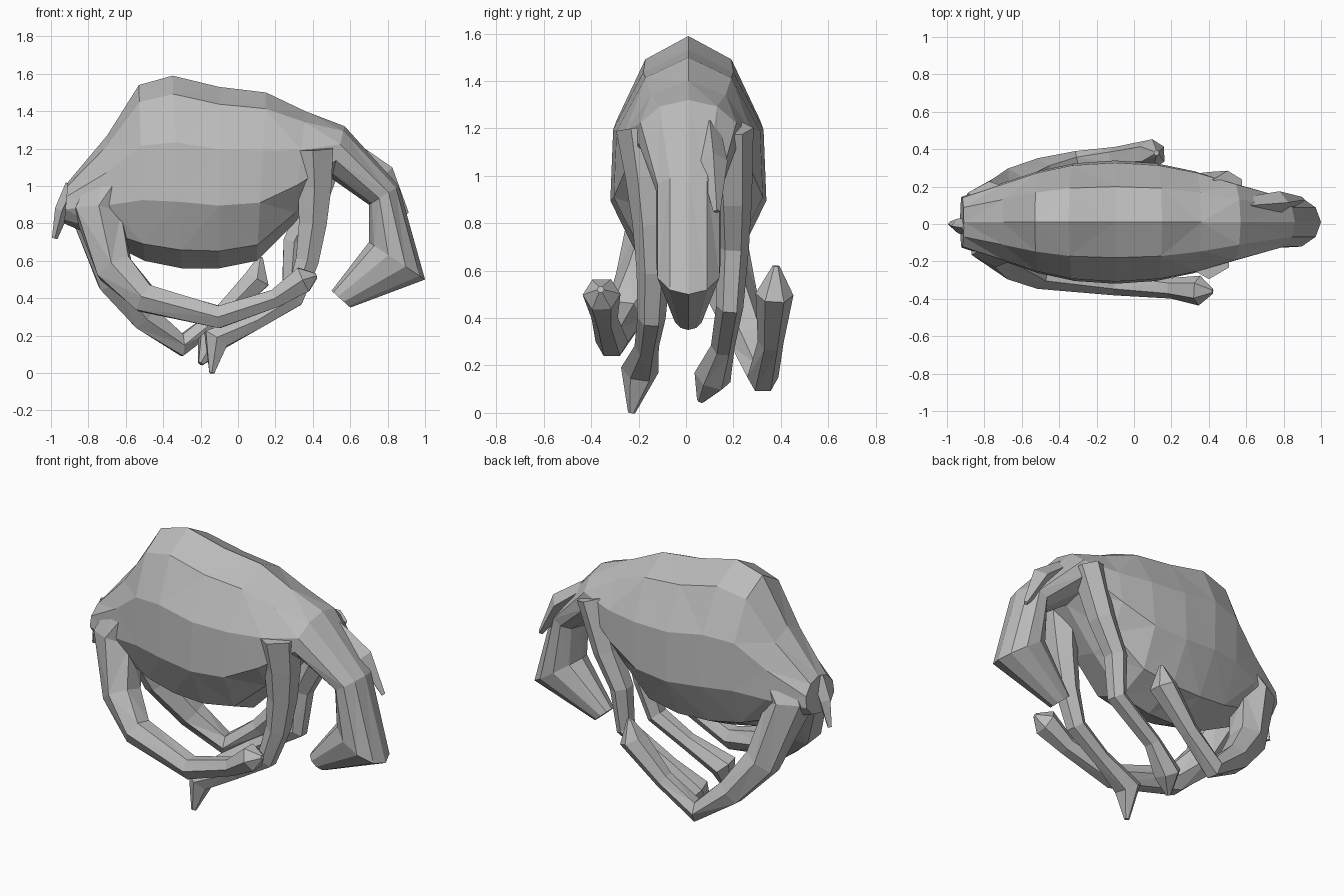
import bpy, bmesh, math
from mathutils import Vector

cube = bpy.data.objects.get("Cube")
if cube:
    bpy.data.objects.remove(cube)

stone_grey = bpy.data.materials.new("stone grey")
stone_grey.use_nodes = True
shade = (.5, .5, .5, 1)
stone_grey.diffuse_color = shade
stone_grey.node_tree.nodes["Principled BSDF"].inputs["Base Color"].default_value = shade


def loft(name, rings):
    """Skin equal-sized point rings, cap the ends and facet in triangles."""
    bm = bmesh.new()
    loops = [[bm.verts.new(point) for point in ring] for ring in rings]
    for near, far in zip(loops, loops[1:]):
        for i in range(len(near)):
            bm.faces.new((near[i - 1], near[i], far[i], far[i - 1]))
    bm.faces.new(loops[0])
    bm.faces.new(loops[-1])
    bmesh.ops.triangulate(bm, faces=bm.faces[:])
    bmesh.ops.recalc_face_normals(bm, faces=bm.faces[:])
    mesh = bpy.data.meshes.new(name)
    bm.to_mesh(mesh)
    bm.free()
    mesh.materials.append(stone_grey)
    bpy.context.collection.objects.link(bpy.data.objects.new(name, mesh))


def around(sides):
    """Evenly spaced angles of a full turn."""
    return [math.tau * i / sides for i in range(sides)]


def egg_section(back, belly, width, sides=10):
    """Egg-shaped ring, slightly narrower at the back than at the belly."""
    top = Vector((back[0], .01, back[1]))
    bottom = Vector((belly[0], .01, belly[1]))
    ring = []
    for angle in around(sides):
        level = (1 - math.cos(angle)) / 2
        bulge = math.sin(angle) * (1 - .06 * math.cos(angle))
        ring.append(top.lerp(bottom, level) + Vector((0, bulge * width, 0)))
    return ring


def limb(name, profile, start_y, end_y, bow=0, thick=0, end_size=.08, sides=6):
    """Tapered tube through side-view points, swelling before its pointed tip."""
    last = len(profile) - 1
    points, radii = [], []
    for i, (x, z) in enumerate(profile):
        t = i / last
        y = start_y + (end_y - start_y) * t + bow * math.sin(math.pi * t)
        points.append(Vector((x, y, z)))
        radii.append(thick * (1 - t) ** 2 + .045)
    radii[-2:] = [end_size, .015]
    rings = []
    for i, (point, radius) in enumerate(zip(points, radii)):
        arriving = (point - points[max(i - 1, 0)]).normalized()
        leaving = (points[min(i + 1, last)] - point).normalized()
        tangent = (arriving + leaving).normalized()
        across = Vector((0, 1, 0))
        across = (across - tangent * across.dot(tangent)).normalized()
        upward = tangent.cross(across)
        rings.append([point + radius * (math.cos(a) * across + math.sin(a) * upward)
                      for a in around(sides)])
    loft(name, rings)


# Trunk, arched neck and tucked head as one skin, from rump to nose
back_line = [(-.91, 1.02), (-.7, 1.27), (-.53, 1.54), (-.35, 1.59), (-.1, 1.53), (.15, 1.5),
             (.36, 1.4), (.57, 1.32), (.86, 1), (1, .5), (.6, .35)]
belly_line = [(-.93, .8), (-.7, .7), (-.5, .6), (-.3, .56), (-.1, .56), (.1, .6),
              (.3, .8), (.5, 1.04), (.7, .9), (.7, .7), (.5, .44)]
trunk_length = 8
body_rings = []
for i, (back, belly) in enumerate(zip(back_line, belly_line)):
    trunk_swell = max(0, math.sin(math.pi * i / trunk_length))
    body_rings.append(egg_section(back, belly, .14 + .2 * trunk_swell))
body_rings[-1] = egg_section(back_line[-1], belly_line[-1], .06)
loft("body", body_rings)

# Hind legs rooted inside the hips and swept forward under the belly
limb("right_hind_leg",
     [(-.6, 1.1), (-.75, .85), (-.66, .56), (-.5, .4), (-.1, .3), (.2, .4),
      (.35, .5), (.42, .52)],
     start_y=0, end_y=-.36, bow=-.11, thick=.13)
limb("left_hind_leg",
     [(-.6, 1.1), (-.78, .85), (-.66, .5), (-.5, .3), (-.3, .15), (-.1, .3),
      (.1, .5), (.12, .62)],
     start_y=0, end_y=.38, bow=.11, thick=.12)

# Front legs rooted in the shoulders and folded back towards the middle
limb("right_front_leg",
     [(.4, 1.2), (.41, 1), (.4, .8), (.37, .6), (.3, .4), (.1, .28),
      (-.12, .18), (-.14, 0)],
     start_y=-.17, end_y=-.23, bow=.06, thick=.08)
limb("left_front_leg",
     [(.5, 1.2), (.4, .9), (.3, .7), (.28, .45), (0, .28), (-.15, .15), (-.2, .05)],
     start_y=.19, end_y=.06, bow=.06, thick=.05)

# Short tail and the flattened ear beside the neck
limb("tail", [(-.88, 1), (-.94, .87), (-.98, .72)],
     start_y=-.02, end_y=0, end_size=.04, sides=4)
limb("left_ear", [(.6, 1.2), (.78, 1.06), (.9, .85)],
     start_y=.1, end_y=.13, end_size=.06, sides=4)
